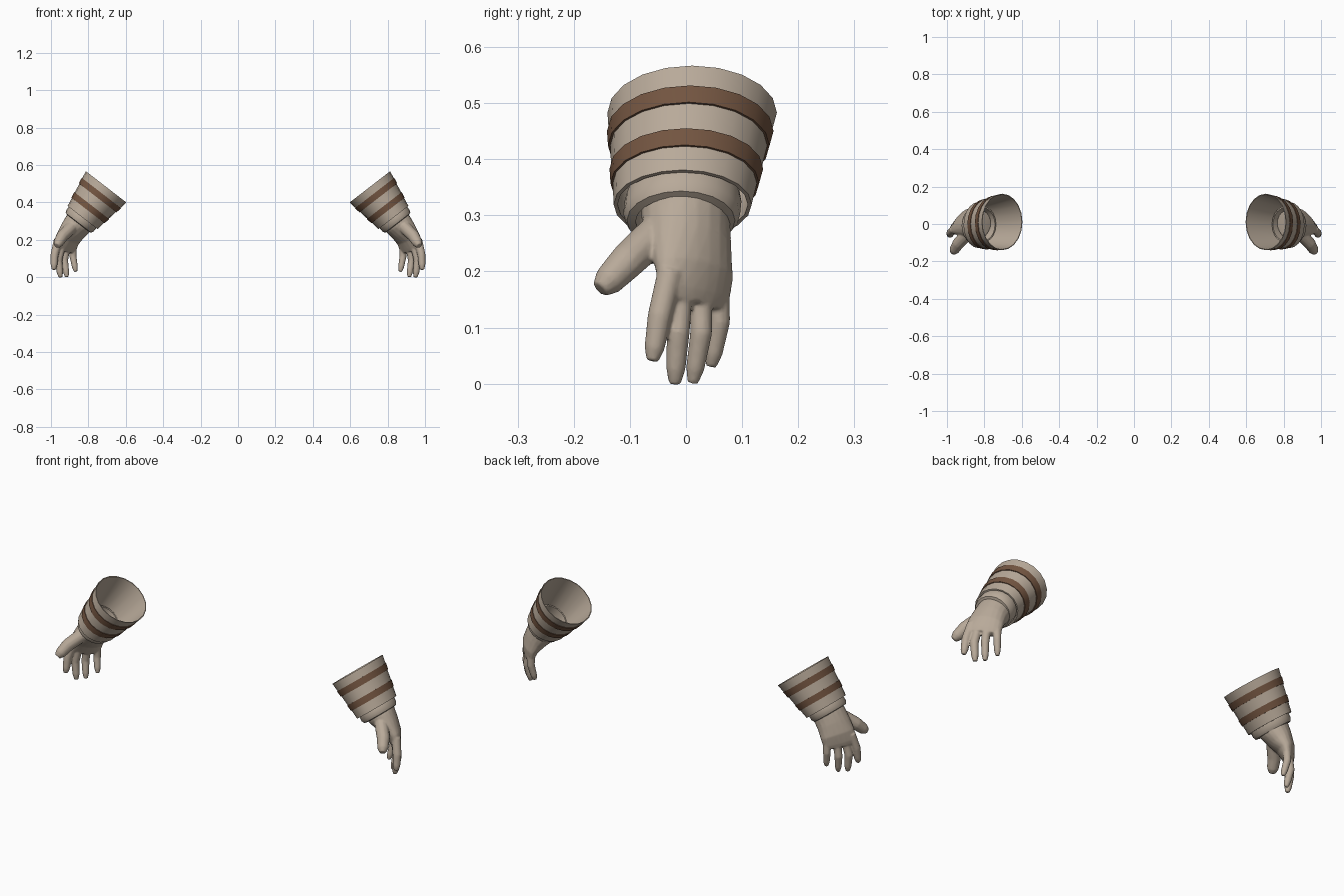
import bpy, bmesh, math
from mathutils import Vector

cube = bpy.data.objects.get("Cube")
if cube:
    bpy.data.objects.remove(cube)


def material(name, rgb):
    m = bpy.data.materials.new(name)
    m.use_nodes = True
    m.diffuse_color = (*rgb, 1)
    bsdf = next(n for n in m.node_tree.nodes if n.type == "BSDF_PRINCIPLED")
    bsdf.inputs["Base Color"].default_value = (*rgb, 1)
    bsdf.inputs["Roughness"].default_value = 0.8
    return m


CLOTH = material("beige cloth", (0.48, 0.40, 0.32))
BROWN = material("brown band", (0.17, 0.09, 0.052))

AXIS = Vector((0.61, 0, -0.79)).normalized()   # forearm direction, elbow to hand
ACROSS = Vector((0.79, 0, 0.61)).normalized()
SIDE = Vector((0, 1, 0))
RIM = Vector((0.705, 0.011, 0.483))            # centre of the open cuff rim
LENGTH = 0.207


def add_object(name, bm):
    bmesh.ops.recalc_face_normals(bm, faces=bm.faces)
    me = bpy.data.meshes.new(name)
    bm.to_mesh(me)
    bm.free()
    me.materials.append(CLOTH)
    me.materials.append(BROWN)
    ob = bpy.data.objects.new(name, me)
    bpy.context.collection.objects.link(ob)
    return ob


def mirror(ob):
    mod = ob.modifiers.new("other_side", "MIRROR")
    mod.use_mirror_merge = False


def ring(bm, centre, u, v, ru, rv, n):
    return [bm.verts.new(centre + u * ru * math.cos(a) + v * rv * math.sin(a))
            for a in (math.tau * i / n for i in range(n))]


def bridge(bm, a, b, mat=0):
    n = len(a)
    for i in range(n):
        f = bm.faces.new((a[i], a[(i + 1) % n], b[(i + 1) % n], b[i]))
        f.material_index = mat


def lathe(name, profile, n=20):
    """Closed profile of (distance, across radius, side radius, material)."""
    bm = bmesh.new()
    rings = []
    for t, ra, rb, _ in profile:
        c = RIM + AXIS * t - SIDE * 0.017 * t / LENGTH
        rings.append(ring(bm, c, ACROSS, SIDE, ra, rb, n))
    for i, p in enumerate(profile):
        bridge(bm, rings[i], rings[(i + 1) % len(rings)], p[3])
    ob = add_object(name, bm)
    bpy.ops.object.select_all(action="DESELECT")
    ob.select_set(True)
    bpy.context.view_layer.objects.active = ob
    bpy.ops.object.shade_smooth_by_angle(angle=math.radians(35))
    mirror(ob)


def tube(bm, sections, n=12):
    """Capped tube through (centre, lateral radius, depth radius)."""
    lateral = Vector((0.7, -0.7, 0))
    pts = [Vector(s[0]) for s in sections]
    rings = []
    for i, (_, rl, rn) in enumerate(sections):
        d = (pts[min(i + 1, len(pts) - 1)] - pts[max(i - 1, 0)]).normalized()
        nrm = d.cross(lateral).normalized()
        rings.append(ring(bm, pts[i], nrm.cross(d), nrm, rl, rn, n))
    for a, b in zip(rings, rings[1:]):
        bridge(bm, a, b)
    bm.faces.new(rings[0])
    bm.faces.new(rings[-1])


# Cuff with two raised bands
def cuff_point(f, out, mat=0):
    return (f * LENGTH, 0.137 - 0.036 * f + out, 0.151 - 0.028 * f + out, mat)


cuff = [cuff_point(0, 0)]
for start, end in ((0.2, 0.36), (0.61, 0.77)):
    cuff += [cuff_point(start, 0, 1), cuff_point(start, 0.003, 1),
             cuff_point(end, 0.003, 1), cuff_point(end, -0.001)]
cuff += [cuff_point(1, 0), cuff_point(1, -0.007), cuff_point(0, -0.004)]
lathe("cuffs", cuff)

# Rolled wrist band just inside the cuff
wrist = [(0.165, 0.086), (0.2, 0.093), (0.228, 0.093), (0.243, 0.086),
         (0.246, 0.072), (0.165, 0.079)]
lathe("wrist_bands", [(t, r, r * 1.12, 0) for t, r in wrist])

# Hand: palm, four fingers and thumb fused into one soft skin
bm = bmesh.new()
tube(bm, [((0.825, -0.004, 0.325), 0.078, 0.074),
          ((0.855, 0, 0.285), 0.083, 0.073),
          ((0.885, 0.006, 0.245), 0.084, 0.06),
          ((0.913, 0.014, 0.2), 0.086, 0.043),
          ((0.925, 0.014, 0.16), 0.083, 0.03),
          ((0.93, 0.014, 0.14), 0.074, 0.022)], 20)

digits = {
    "index": (0.023, (0.962, -0.028, 0.2), (0.981, -0.047, 0.12), (0.985, -0.06, 0.04)),
    "middle": (0.022, (0.938, -0.008, 0.19), (0.96, -0.014, 0.09), (0.949, -0.02, -0.001)),
    "ring": (0.021, (0.912, 0.026, 0.19), (0.928, 0.027, 0.09), (0.915, 0.012, 0.001)),
    "little": (0.02, (0.88, 0.058, 0.19), (0.882, 0.06, 0.11), (0.868, 0.045, 0.03)),
    "thumb": (0.034, (0.89, -0.052, 0.268), (0.94, -0.105, 0.218), (0.969, -0.153, 0.168)),
}
for r, base, mid, tip in digits.values():
    base, mid, tip = Vector(base), Vector(mid), Vector(tip)
    tube(bm, [(base, r, r), (mid, r * 0.95, r * 0.95),
              (mid.lerp(tip, 0.7), r * 0.8, r * 0.8), (tip, r * 0.48, r * 0.48)])

hand = add_object("hands", bm)
skin = hand.modifiers.new("fuse", "REMESH")
skin.mode = "VOXEL"
skin.voxel_size = 0.004
skin.use_smooth_shade = True
soft = hand.modifiers.new("soften", "SMOOTH")
soft.factor = 0.5
soft.iterations = 5
thin = hand.modifiers.new("simplify", "DECIMATE")
thin.ratio = 0.3
mirror(hand)
